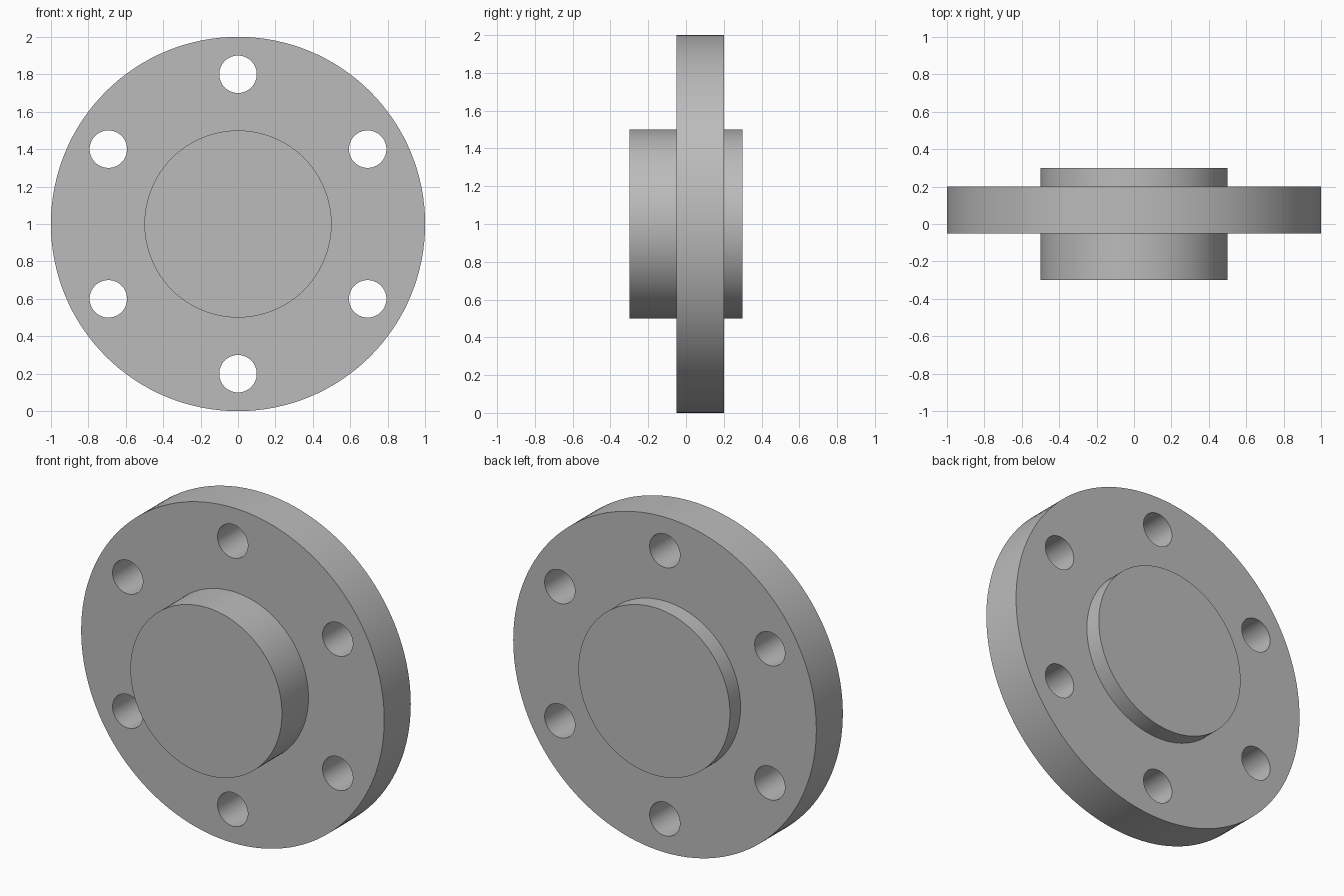
import bpy
from math import cos, sin, radians, pi

cube = bpy.data.objects.get("Cube")
if cube:
    bpy.data.objects.remove(cube, do_unlink=True)

CENTRE_Z = 1.0

# Single grey metal
grey = bpy.data.materials.new("grey_metal")
grey.use_nodes = True
colour = (0.5, 0.5, 0.5, 1)
grey.diffuse_color = colour
grey.node_tree.nodes["Principled BSDF"].inputs["Base Color"].default_value = colour


def disc(name, radius, y0, y1, sides, x=0, z=CENTRE_Z):
    """Cylinder lying along y, from y0 to y1."""
    bpy.ops.mesh.primitive_cylinder_add(
        vertices=sides, radius=radius, depth=y1 - y0,
        location=(x, (y0 + y1) / 2, z), rotation=(pi / 2, 0, 0))
    obj = bpy.context.object
    obj.name = name
    obj.data.materials.append(grey)
    return obj


def combine(target, tool, operation):
    """Apply a boolean and discard the tool."""
    bpy.context.view_layer.objects.active = target
    mod = target.modifiers.new(operation.lower(), 'BOOLEAN')
    mod.operation = operation
    mod.solver = 'EXACT'
    mod.object = tool
    bpy.ops.object.modifier_apply(modifier=mod.name)
    bpy.data.objects.remove(tool, do_unlink=True)


# Flange plate with the central hub passing through it
flange = disc("flange", 1.0, -0.05, 0.2, 128)
combine(flange, disc("hub", 0.5, -0.3, 0.3, 128), 'UNION')

# Ring of six bolt holes
for i in range(6):
    a = radians(90 + 60 * i)
    hole = disc("bolt_hole", 0.1, -0.2, 0.4, 64,
                0.8 * cos(a), CENTRE_Z + 0.8 * sin(a))
    combine(flange, hole, 'DIFFERENCE')

# Smooth round walls, crisp rims
bpy.ops.object.select_all(action='DESELECT')
flange.select_set(True)
bpy.context.view_layer.objects.active = flange
bpy.ops.object.shade_smooth_by_angle(angle=radians(30))
